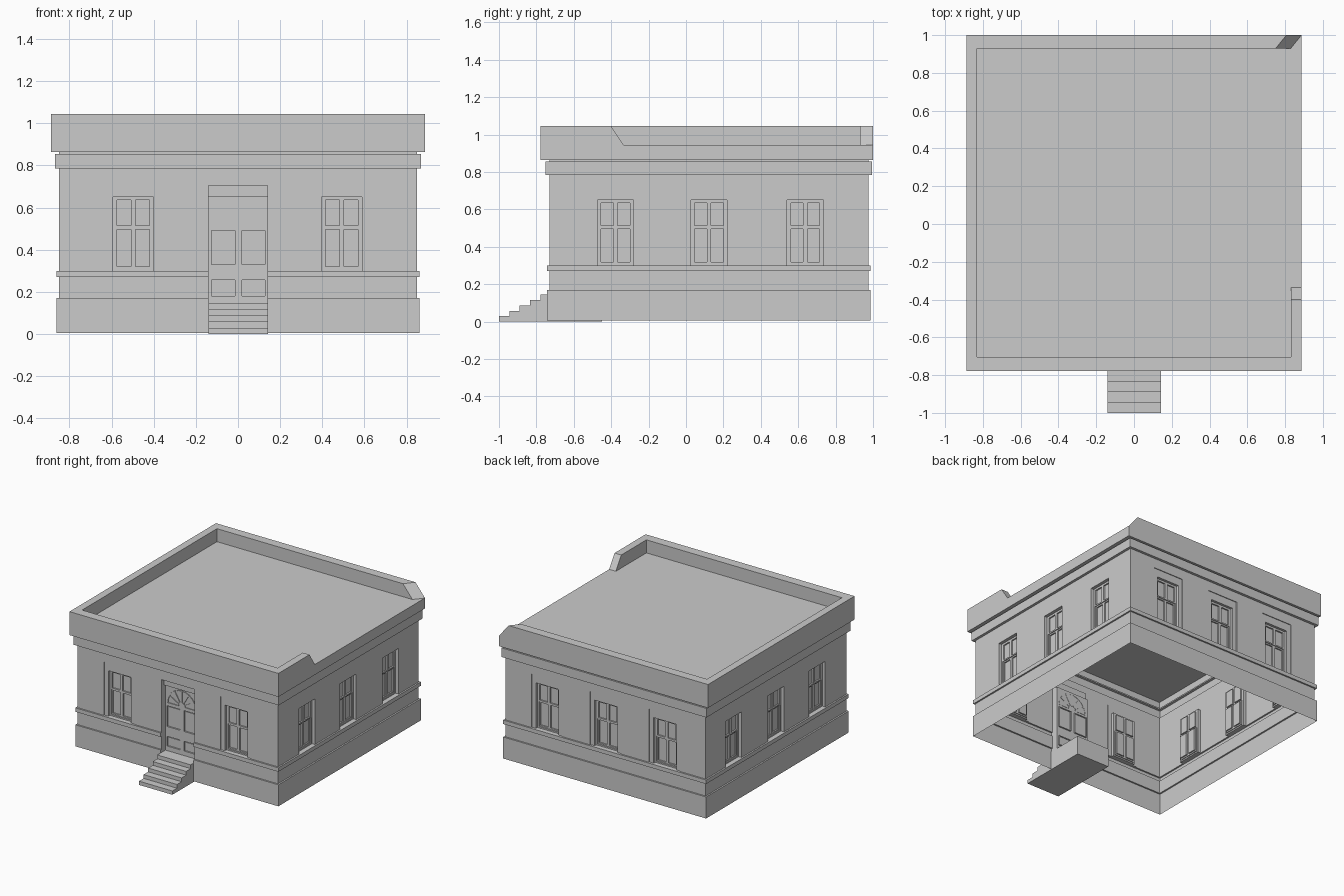
import bpy, bmesh, math
from mathutils import Matrix, Vector

cube = bpy.data.objects.get("Cube")
if cube:
    bpy.data.objects.remove(cube)

stone = bpy.data.materials.new("grey_stone")
stone.use_nodes = True
GREY = (0.6, 0.6, 0.6, 1)
stone.diffuse_color = GREY
stone.node_tree.nodes["Principled BSDF"].inputs["Base Color"].default_value = GREY


def finish(name, bm):
    mesh = bpy.data.meshes.new(name)
    bm.to_mesh(mesh)
    bm.free()
    mesh.materials.append(stone)
    obj = bpy.data.objects.new(name, mesh)
    bpy.context.collection.objects.link(obj)
    return obj


def quad(bm, points):
    if len({tuple(round(c, 5) for c in p) for p in points}) == 4:
        bm.faces.new([bm.verts.new(p) for p in points])


# Wall half sizes and middle of the plan
HALF_X, HALF_Y, MID_Y = 0.85, 0.8525, 0.1225
TOP = 0.865
ROOF = 0.945


def relief_wall(name, half, dist, angle, rects):
    """Stepped wall sheet; each rect is (u0, u1, z0, z1, depth), later ones win.
    Bands reaching the ends are mitred so that neighbouring walls meet."""
    place = Matrix.Translation((0, MID_Y, 0)) @ Matrix.Rotation(angle, 4, "Z")
    us = sorted({round(u, 4) for r in rects for u in r[:2]})
    zs = sorted({round(z, 4) for r in rects for z in r[2:4]})

    def depth(i, j):
        u, z = (us[i] + us[i + 1]) / 2, (zs[j] + zs[j + 1]) / 2
        return [r[4] for r in rects if r[0] < u < r[1] and r[2] < z < r[3]][-1]

    def point(u, z, d):
        end = math.copysign(d, u) if abs(abs(u) - half) < 1e-3 else 0
        return place @ Vector((u + end, -dist - d, z))

    bm = bmesh.new()
    for i in range(len(us) - 1):
        for j in range(len(zs) - 1):
            d, (u0, u1), (z0, z1) = depth(i, j), us[i:i + 2], zs[j:j + 2]
            quad(bm, [point(u0, z0, d), point(u1, z0, d), point(u1, z1, d), point(u0, z1, d)])
            if i + 2 < len(us):
                r = depth(i + 1, j)
                quad(bm, [point(u1, z0, d), point(u1, z0, r), point(u1, z1, r), point(u1, z1, d)])
            if j + 2 < len(zs):
                t = depth(i, j + 1)
                quad(bm, [point(u0, z1, d), point(u1, z1, d), point(u1, z1, t), point(u0, z1, t)])
    bmesh.ops.remove_doubles(bm, verts=bm.verts, dist=1e-5)
    finish(name, bm)


def bands(half):
    """Plain wall with plinth, sill band and cornice."""
    return [(-half, half, 0.005, TOP, 0), (-half, half, 0.005, 0.17, 0.012),
            (-half, half, 0.27, 0.30, 0.012), (-half, half, 0.785, 0.855, 0.02)]


def window(u, surround=False):
    """Sash window with two panes over two."""
    rects = [(u - 0.131, u + 0.131, 0.30, 0.71, -0.006)] if surround else []
    rects += [(u - 0.097, u + 0.097, 0.30, 0.65, -0.025),
              (u - 0.085, u + 0.085, 0.31, 0.505, -0.032)]
    for side in (-1, 1):
        a, b = sorted((u + side * 0.011, u + side * 0.077))
        rects += [(a, b, 0.32, 0.495, -0.042), (a, b, 0.515, 0.635, -0.036)]
    return rects


def door():
    """Recessed double door with moulded panels under a lintel."""
    rects = [(-0.14, 0.14, 0.145, 0.705, -0.05), (-0.14, 0.14, 0.65, 0.705, -0.035)]
    for a, b in ((-0.125, -0.015), (0.018, 0.128)):
        for z0, z1 in ((0.18, 0.255), (0.33, 0.49)):
            rects += [(a, b, z0, z1, -0.062),
                      (a + 0.006, b - 0.006, z0 + 0.006, z1 - 0.006, -0.055)]
    return rects


side_windows = (-0.50, 0.0, 0.515)
relief_wall("front_wall", HALF_X, HALF_Y, 0,
            bands(HALF_X) + window(-0.4975, True) + window(0.4925, True) + door())
relief_wall("right_wall", HALF_Y, HALF_X, math.pi / 2,
            bands(HALF_Y) + [r for u in side_windows for r in window(u)])
relief_wall("back_wall", HALF_X, HALF_Y, math.pi,
            bands(HALF_X) + [r for u in (-0.5, 0, 0.5) for r in window(u, True)])
relief_wall("left_wall", HALF_Y, HALF_X, -math.pi / 2,
            bands(HALF_Y) + [r for u in side_windows for r in window(-u)])


# Roof: soffit, fascia and flat deck as one open-bottomed shell
def ring(x, y0, y1, z):
    return [(-x, y0, z), (x, y0, z), (x, y1, z), (-x, y1, z)]


bm = bmesh.new()
levels = [ring(HALF_X, MID_Y - HALF_Y, MID_Y + HALF_Y, TOP),
          ring(0.887, -0.777, 1.0, TOP), ring(0.887, -0.777, 1.0, ROOF)]
for low, high in zip(levels, levels[1:]):
    for k in range(4):
        n = (k + 1) % 4
        quad(bm, [low[k], low[n], high[n], high[k]])
quad(bm, levels[-1])
bmesh.ops.remove_doubles(bm, verts=bm.verts, dist=1e-5)
finish("roof", bm)

# Parapet: broken open along the right side, with sloping ends
# Each station is outer x, y, inner x, y and the slope shift of its top edge
stations = [(0.887, 1.0, 0.83, 0.93, (-0.08, 0)), (-0.887, 1.0, -0.83, 0.93, (0, 0)),
            (-0.887, -0.777, -0.83, -0.705, (0, 0)), (0.887, -0.777, 0.83, -0.705, (0, 0)),
            (0.887, -0.335, 0.83, -0.335, (0, -0.065))]
bm = bmesh.new()
loops = []
for ox, oy, ix, iy, (sx, sy) in stations:
    loops.append([bm.verts.new(p) for p in (
        (ox, oy, ROOF), (ox + sx, oy + sy, 1.045), (ix + sx, iy + sy, 1.045), (ix, iy, ROOF))])
for a, b in zip(loops, loops[1:]):
    for k in range(3):
        bm.faces.new((a[k], a[k + 1], b[k + 1], b[k]))
bm.faces.new(loops[0])
bm.faces.new(loops[-1])
bmesh.ops.recalc_face_normals(bm, faces=bm.faces)
finish("parapet", bm)

# Entrance steps: stair profile pulled across the width of the door
profile = [(-0.45, 0)]
for k in range(5):
    y = -1 + 0.0555 * k
    profile += [(y, 0.029 * k), (y, 0.029 * (k + 1))]
profile.append((-0.45, 0.145))
bm = bmesh.new()
face = bm.faces.new([bm.verts.new((-0.14, y, z)) for y, z in profile])
moved = bmesh.ops.extrude_face_region(bm, geom=[face])["geom"]
bmesh.ops.translate(bm, vec=(0.283, 0, 0),
                    verts=[v for v in moved if isinstance(v, bmesh.types.BMVert)])
bmesh.ops.recalc_face_normals(bm, faces=bm.faces)
finish("entrance_steps", bm)

# Fanlight: glazing bars above the door
bm = bmesh.new()


def bar(p, q):
    p, q = Vector(p), Vector(q)
    d = q - p
    turn = Matrix.Rotation(-math.atan2(d.y, d.x), 4, "Y")
    size = Matrix.Diagonal((d.length, 0.008, 0.006, 1))
    mid = Matrix.Translation(((p.x + q.x) / 2, -0.682, (p.y + q.y) / 2))
    bmesh.ops.create_cube(bm, size=1, matrix=mid @ turn @ size)


def fan(t, radius):
    return radius * math.cos(t), 0.515 + radius * math.sin(t)


STEPS = 12
for k in range(STEPS):
    for radius in (0.03, 0.12):
        bar(fan(math.pi * k / STEPS, radius), fan(math.pi * (k + 1) / STEPS, radius))
for k in range(7):
    bar(fan(math.pi * k / 6, 0.03), fan(math.pi * k / 6, 0.12))
finish("fanlight", bm)
